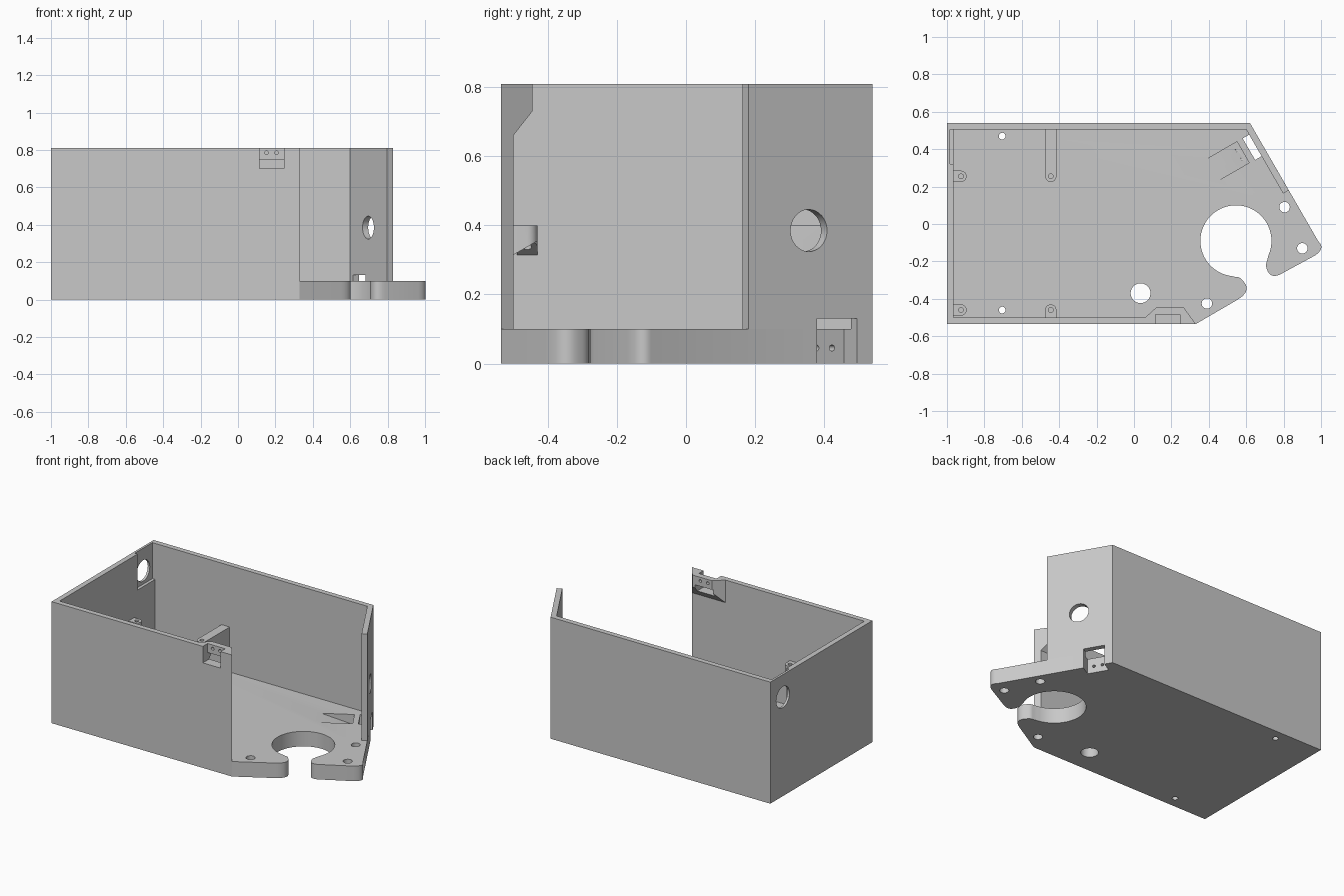
import bpy, bmesh
from math import cos, sin, radians
from mathutils import Vector

old = bpy.data.objects.get("Cube")
if old:
    bpy.data.objects.remove(old, do_unlink=True)

grey = bpy.data.materials.new("light_grey")
grey.use_nodes = True
grey.diffuse_color = (0.58, 0.58, 0.58, 1)
grey.node_tree.nodes["Principled BSDF"].inputs["Base Color"].default_value = grey.diffuse_color

BASE, TOP = 0.1, 0.81          # floor top and wall top
T = 0.035                      # wall thickness
CORNER = Vector((0.62, 0.54))  # start of the slanted wall
ALONG = Vector((0.5, -0.866))
INWARD = Vector((-0.866, -0.5))


def make(name, bm):
    bmesh.ops.recalc_face_normals(bm, faces=bm.faces[:])
    me = bpy.data.meshes.new(name)
    bm.to_mesh(me)
    bm.free()
    me.materials.append(grey)
    ob = bpy.data.objects.new(name, me)
    bpy.context.collection.objects.link(ob)
    return ob


def prism(name, pts, vec, z=0.0):
    """Extrude a plan outline (2D) or any planar outline (3D) along vec."""
    bm = bmesh.new()
    face = bm.faces.new([bm.verts.new((p[0], p[1], p[2] if len(p) > 2 else z)) for p in pts])
    new = bmesh.ops.extrude_face_region(bm, geom=[face])["geom"]
    moved = [v for v in new if isinstance(v, bmesh.types.BMVert)]
    bmesh.ops.translate(bm, verts=moved, vec=Vector(vec))
    return make(name, bm)


def box(x0, x1, y0, y1, z0, z1):
    return prism("cutter", [(x0, y0), (x1, y0), (x1, y1), (x0, y1)], (0, 0, z1 - z0), z0)


def rod(start, end, r, n=32):
    a, d = Vector(start), Vector(end) - Vector(start)
    q = d.to_track_quat('Z', 'Y')
    ring = [a + q @ Vector((r * cos(radians(360 * i / n)), r * sin(radians(360 * i / n)), 0))
            for i in range(n)]
    return prism("cutter", ring, d)


def cut(ob, *cutters):
    """Subtract cutters and bake the result."""
    for c in cutters:
        c.hide_render = True
        mod = ob.modifiers.new("cut", 'BOOLEAN')
        mod.object, mod.operation, mod.solver = c, 'DIFFERENCE', 'EXACT'
        bpy.context.view_layer.objects.active = ob
        bpy.ops.object.modifier_apply(modifier=mod.name)
        bpy.data.objects.remove(c, do_unlink=True)


def bend(a, b, c, n=8):
    a, b, c = Vector(a), Vector(b), Vector(c)
    return [a * (1 - t) ** 2 + b * 2 * t * (1 - t) + c * t * t for t in (i / n for i in range(n + 1))]


def slant(t, d, z):
    """Point t along the slanted wall, d inside its outer face."""
    p = CORNER + ALONG * t + INWARD * d
    return (p.x, p.y, z)


# Floor plate with an open round notch between two rounded lips
outline = [(-1, -0.535), (0.33, -0.535)]
outline += bend((0.55, -0.407), (0.63, -0.36), (0.588, -0.31))
outline += bend((0.58, -0.30), (0.565, -0.28), (0.54, -0.283), 4)
outline += [(0.545 + 0.19 * cos(radians(a)), -0.09 + 0.19 * sin(radians(a)))
            for a in range(264, -28, -6)]
outline += bend((0.705, -0.22), (0.72, -0.305), (0.79, -0.265))
outline += bend((0.965, -0.17), (1.027, -0.13), (0.985, -0.092))
outline += [CORNER, (-1, 0.54)]
floor = prism("floor_plate", outline, (0, 0, BASE))
for x, y, r in [(-0.705, 0.47, 0.018), (-0.705, -0.46, 0.018), (0.035, -0.37, 0.053),
                (0.39, -0.425, 0.028), (0.805, 0.09, 0.028), (0.9, -0.13, 0.028)]:
    cut(floor, rod((x, y, -0.1), (x, y, 0.2), r))


# Clip pocket at the foot of the slanted wall
def pocket():
    plan = [slant(t, d, -0.05) for t, d in
            ((0.052, -0.05), (0.185, -0.05), (0.185, 0.075), (0.052, 0.075))]
    return prism("cutter", plan, (0, 0, 0.18))


cut(floor, pocket())

# Sloping screw access sunk into the floor, with its two screw holes
ramp = [slant(0.052, 0.11, 0.03), slant(0.052, 0.31, BASE),
        slant(0.052, 0.31, 0.15), slant(0.052, 0.11, 0.15)]
cut(floor, prism("cutter", ramp, (ALONG * 0.13).to_3d()))
for t in (0.092, 0.145):
    cut(floor, rod(slant(t, 0.06, 0.045), slant(t, 0.14, 0.045), 0.009, 16))

# Walls: one open band, front end to slanted end
end = CORNER + ALONG * 0.415
tip = end + INWARD * T
band = [(0.33, -0.535), (-1, -0.535), (-1, 0.54), CORNER, end, tip,
        (0.6, 0.505), (-1 + T, 0.505), (-1 + T, -0.5), (0.305, -0.5)]
walls = prism("walls", band, (0, 0, TOP - BASE), BASE)
cut(walls, pocket(),
    rod(slant(0.213, -0.1, 0.385), slant(0.213, 0.1, 0.385), 0.061),
    box(-0.985, -0.9, 0.32, 0.505, 0.57, 0.9),
    rod((-1.1, 0.408, 0.66), (-0.9, 0.408, 0.66), 0.07))

# Chamfered clip block inside the front wall
bm = bmesh.new()
for x, y, z in [(0.06, -0.5, 0.66), (0.305, -0.5, 0.66), (0.12, -0.445, 0.73), (0.265, -0.445, 0.73)]:
    bm.verts.new((x, y, z))
    bm.verts.new((x, y, TOP))
bmesh.ops.convex_hull(bm, input=bm.verts[:])
bmesh.ops.dissolve_limit(bm, angle_limit=0.01, verts=bm.verts[:], edges=bm.edges[:])
block = make("clip_block", bm)
for ob in (walls, block):
    cut(ob, box(0.115, 0.245, -0.6, -0.485, 0.7, 0.9),
        box(0.115, 0.245, -0.6, -0.4, 0.7, 0.75))
for x in (0.152, 0.206):
    cut(block, rod((x, -0.55, 0.785), (x, -0.4, 0.785), 0.01, 16))

# Screw brackets: rounded tip, underside sloping down to the wall
brackets = []
for name, x, y, dx, dy, reach in [("left_front", -0.925, -0.46, 1, 0, 0.04),
                                  ("left_back", -0.925, 0.255, 1, 0, 0.04),
                                  ("middle_front", -0.445, -0.46, 0, 1, 0.04),
                                  ("middle_back", -0.445, 0.255, 0, -1, 0.25)]:
    out, side, c = Vector((dx, dy)), Vector((-dy, dx)), Vector((x, y))
    plan = [c - out * reach - side * 0.03]
    plan += [c + out * 0.03 * cos(radians(a)) + side * 0.03 * sin(radians(a)) for a in range(-90, 91, 15)]
    plan += [c - out * reach + side * 0.03]
    ob = prism(name + "_bracket", plan, (0, 0, 0.4))
    for v in ob.data.vertices:
        if v.co.z < 0.2:
            v.co.z = 0.355 - 0.58 * (0.03 - (v.co.xy - c).dot(out))
    cut(ob, rod((x, y, 0.2), (x, y, 0.5), 0.013, 16))
    brackets.append(ob)

# Smooth round surfaces, keep edges sharp
bpy.ops.object.select_all(action='DESELECT')
for ob in [floor, walls, block] + brackets:
    ob.select_set(True)
bpy.context.view_layer.objects.active = floor
bpy.ops.object.shade_smooth_by_angle(angle=radians(30))
